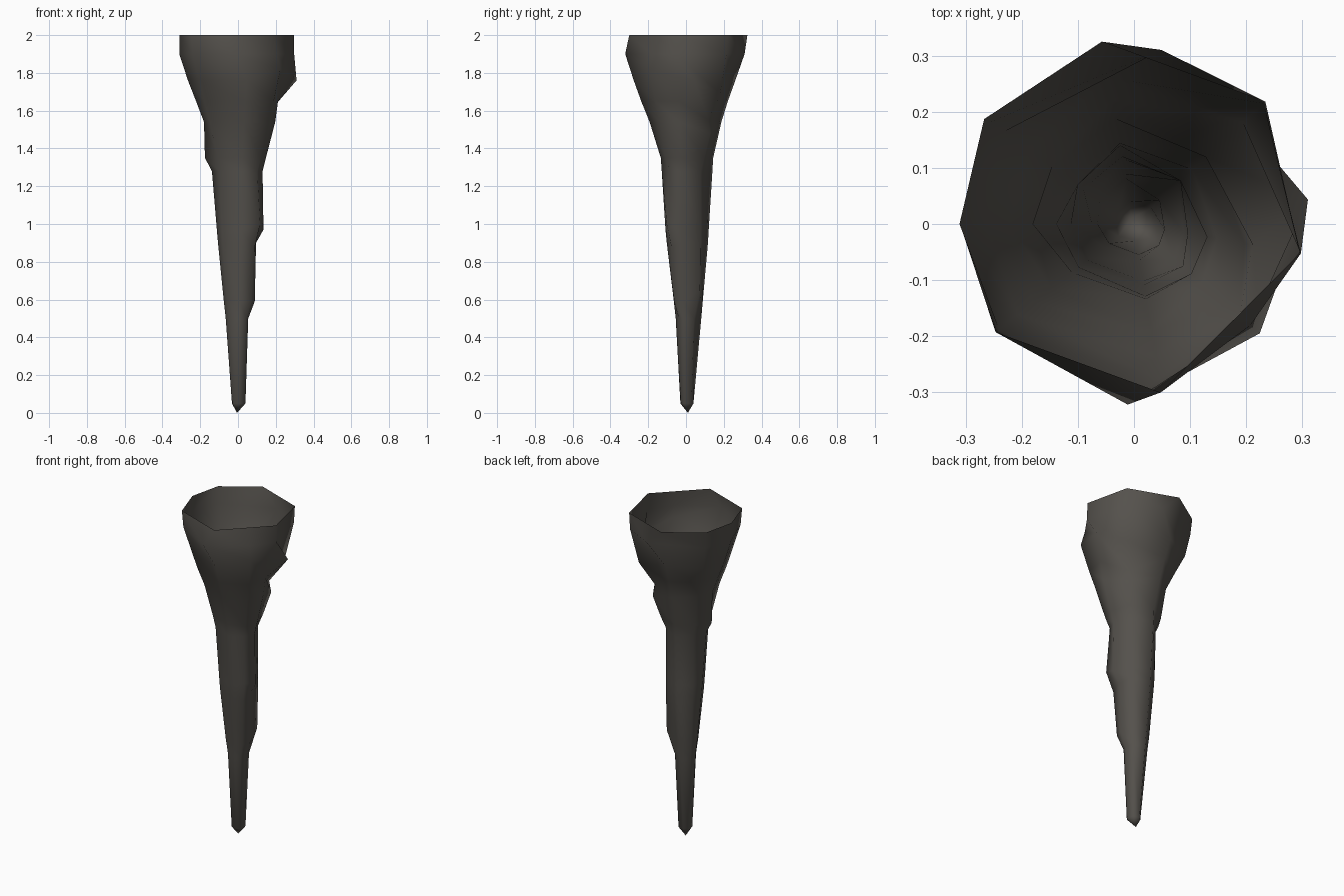
import bpy, bmesh, math

# Facet directions around the spike (degrees, counter-clockwise from +x)
ANGLES = [-41, -10, 43, 100, 145, 180, 218, 279]

# Rings from the open rim downwards: height, radius in each direction
RINGS = [
    (2.00, [.247, .30, .32, .33, .326, .31, .313, .304]),
    (1.90, [.275, .302, .315, .314, .315, .311, .305, .322]),
    (1.76, [.297, .313, .265, .265, .285, .265, .262, .28]),
    (1.65, [.25, .215, .175, .225, .23, .222, .228, .24]),
    (1.54, [.215, .20, .187, .19, .178, .18, .187, .195]),
    (1.35, [.16, .15, .142, .146, .15, .175, .14, .135]),
    (1.28, [.135, .132, .113, .142, .122, .138, .125, .13]),
    (0.97, [.155, .137, .114, .122, .115, .112, .105, .11]),
    (0.90, [.115, .097, .113, .118, .11, .106, .10, .103]),
    (0.59, [.095, .09, .108, .09, .085, .075, .068, .065]),
    (0.50, [.058, .055, .062, .082, .075, .065, .056, .055]),
    (0.05, [.04, .04, .042, .04, .035, .032, .035, .03]),
]

# Uneven ledges: (ring, direction) -> change of height, change of angle
SHIFTS = {
    (1, 3): (0, -19), (1, 7): (0, -11), (2, 0): (.06, 0), (2, 1): (0, 18),
    (2, 2): (-.07, 0), (3, 2): (-.10, 0), (4, 2): (-.06, 0),
    (7, 0): (.03, 0), (8, 0): (-.03, 0), (9, 2): (.06, 0),
}

bm = bmesh.new()
rings = []
for k, (z, radii) in enumerate(RINGS):
    ring = []
    for i, r in enumerate(radii):
        dz, da = SHIFTS.get((k, i), (0, 0))
        a = math.radians(ANGLES[i] + da)
        ring.append(bm.verts.new((r * math.cos(a), r * math.sin(a), z + dz)))
    rings.append(ring)

# Side walls, left open at the top
n = len(ANGLES)
for up, low in zip(rings, rings[1:]):
    for i in range(n):
        j = (i + 1) % n
        bm.faces.new((up[i], low[i], low[j], up[j]))

# Pointed tip
tip = bm.verts.new((-0.005, 0.01, 0))
for i in range(n):
    bm.faces.new((rings[-1][i], tip, rings[-1][(i + 1) % n]))

for f in bm.faces:
    f.smooth = True
mesh = bpy.data.meshes.new("stone_spike")
bm.to_mesh(mesh)
bm.free()

stone = bpy.data.materials.new("dark stone")
stone.diffuse_color = (0.09, 0.083, 0.073, 1)
mesh.materials.append(stone)
spike = bpy.data.objects.new("stone_spike", mesh)
bpy.context.collection.objects.link(spike)
